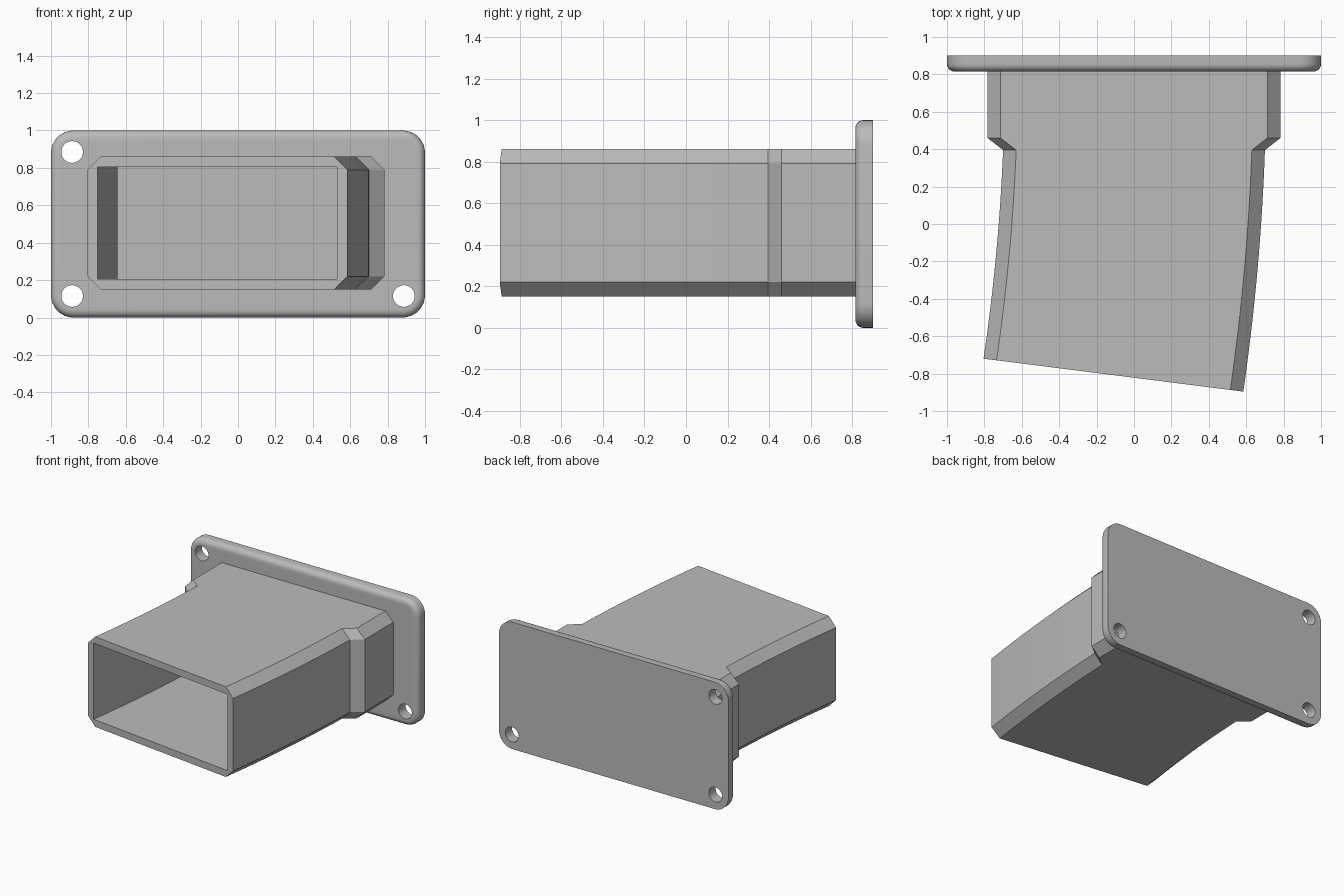
import bpy
import bmesh
from math import sin, cos, pi, radians
from mathutils import Vector

cube = bpy.data.objects.get("Cube")
if cube:
    bpy.data.objects.remove(cube, do_unlink=True)

grey = bpy.data.materials.new("plain grey")
grey.use_nodes = True
grey.diffuse_color = (0.5, 0.5, 0.5, 1)
grey.node_tree.nodes["Principled BSDF"].inputs["Base Color"].default_value = (0.5, 0.5, 0.5, 1)


def finish(bm, name):
    bmesh.ops.recalc_face_normals(bm, faces=bm.faces[:])
    mesh = bpy.data.meshes.new(name)
    bm.to_mesh(mesh)
    bm.free()
    mesh.materials.append(grey)
    ob = bpy.data.objects.new(name, mesh)
    bpy.context.collection.objects.link(ob)
    return ob


def activate(ob):
    bpy.ops.object.select_all(action='DESELECT')
    ob.select_set(True)
    bpy.context.view_layer.objects.active = ob


# Mounting plate: rounded rectangle with a rounded front edge
FRONT, BACK, RADIUS = 0.815, 0.9, 0.12
bm = bmesh.new()
outline = []
for k, (sx, sz) in enumerate([(1, 1), (-1, 1), (-1, -1), (1, -1)]):
    for j in range(9):
        a = (k + j / 8) * pi / 2
        outline.append(bm.verts.new((sx * (1 - RADIUS) + RADIUS * cos(a), BACK,
                                     0.5 + sz * (0.5 - RADIUS) + RADIUS * sin(a))))
back_face = bm.faces.new(outline)
extruded = bmesh.ops.extrude_face_region(bm, geom=[back_face], use_keep_orig=True)
front_verts = [g for g in extruded["geom"] if isinstance(g, bmesh.types.BMVert)]
bmesh.ops.translate(bm, verts=front_verts, vec=(0, FRONT - BACK, 0))
rim = [e for e in bm.edges if all(v in front_verts for v in e.verts)]
bmesh.ops.recalc_face_normals(bm, faces=bm.faces[:])
bmesh.ops.bevel(bm, geom=rim, offset=0.04, segments=5, profile=0.5, affect='EDGES')
plate = finish(bm, "mounting_plate")

# Screw holes, cut through the four corners
bm = bmesh.new()
for x in (-0.887, 0.887):
    for z in (0.115, 0.885):
        made = bmesh.ops.create_cone(bm, cap_ends=True, segments=32,
                                     radius1=0.058, radius2=0.058, depth=0.4)
        for v in made["verts"]:
            v.co = Vector((v.co.x + x, v.co.z + 0.86, v.co.y + z))
cutter = finish(bm, "hole_cutter")
cutter.hide_render = True
mod = plate.modifiers.new("holes", 'BOOLEAN')
mod.operation = 'DIFFERENCE'
mod.solver = 'EXACT'
mod.object = cutter
activate(plate)
bpy.ops.object.modifier_apply(modifier=mod.name)
bpy.data.objects.remove(cutter, do_unlink=True)
bpy.ops.object.shade_smooth_by_angle(angle=radians(30))

# Hollow duct: wide collar, short taper, then a gently bent sleeve
MID, HALF_H, CHAMFER = 0.505, 0.355, 0.07


def octagon(w):
    h, c = HALF_H, CHAMFER
    return [(w, h - c), (w - c, h), (c - w, h), (-w, h - c),
            (-w, c - h), (c - w, -h), (w - c, -h), (w, c - h)]


def rectangle(w, h):
    return [(w, h), (-w, h), (-w, -h), (w, -h)]


def ring(bm, shape, x, y, turn=0):
    return [bm.verts.new((x + u * cos(turn), y - u * sin(turn), MID + v)) for u, v in shape]


def skin(bm, rings):
    for a, b in zip(rings, rings[1:]):
        n = len(a)
        for i in range(n):
            j = (i + 1) % n
            bm.faces.new((a[i], a[j], b[j], b[i]))


STEPS = 14
path = []
for i in range(STEPS + 1):
    t = i / STEPS
    path.append((-0.045 * t - 0.065 * t * t, 0.395 - 1.203 * t, 0.126 * t))

bm = bmesh.new()
outer = [ring(bm, octagon(0.783), 0, y) for y in (FRONT + 0.01, 0.46)]
outer += [ring(bm, octagon(0.7), *p) for p in path]
inner = [ring(bm, rectangle(0.645, 0.3), 0, FRONT)]
inner += [ring(bm, rectangle(0.645, 0.3), *p) for p in path]
skin(bm, outer)
skin(bm, inner)
bm.faces.new(inner[0])

# Flat rim joining the outer and inner walls at the mouth
for i in range(8):
    a, b = outer[-1][i], outer[-1][(i + 1) % 8]
    p, q = inner[-1][i // 2], inner[-1][((i + 1) // 2) % 4]
    bm.faces.new((a, b, p) if p is q else (a, b, q, p))
duct = finish(bm, "bent_duct")
activate(duct)
bpy.ops.object.shade_smooth_by_angle(angle=radians(20))
